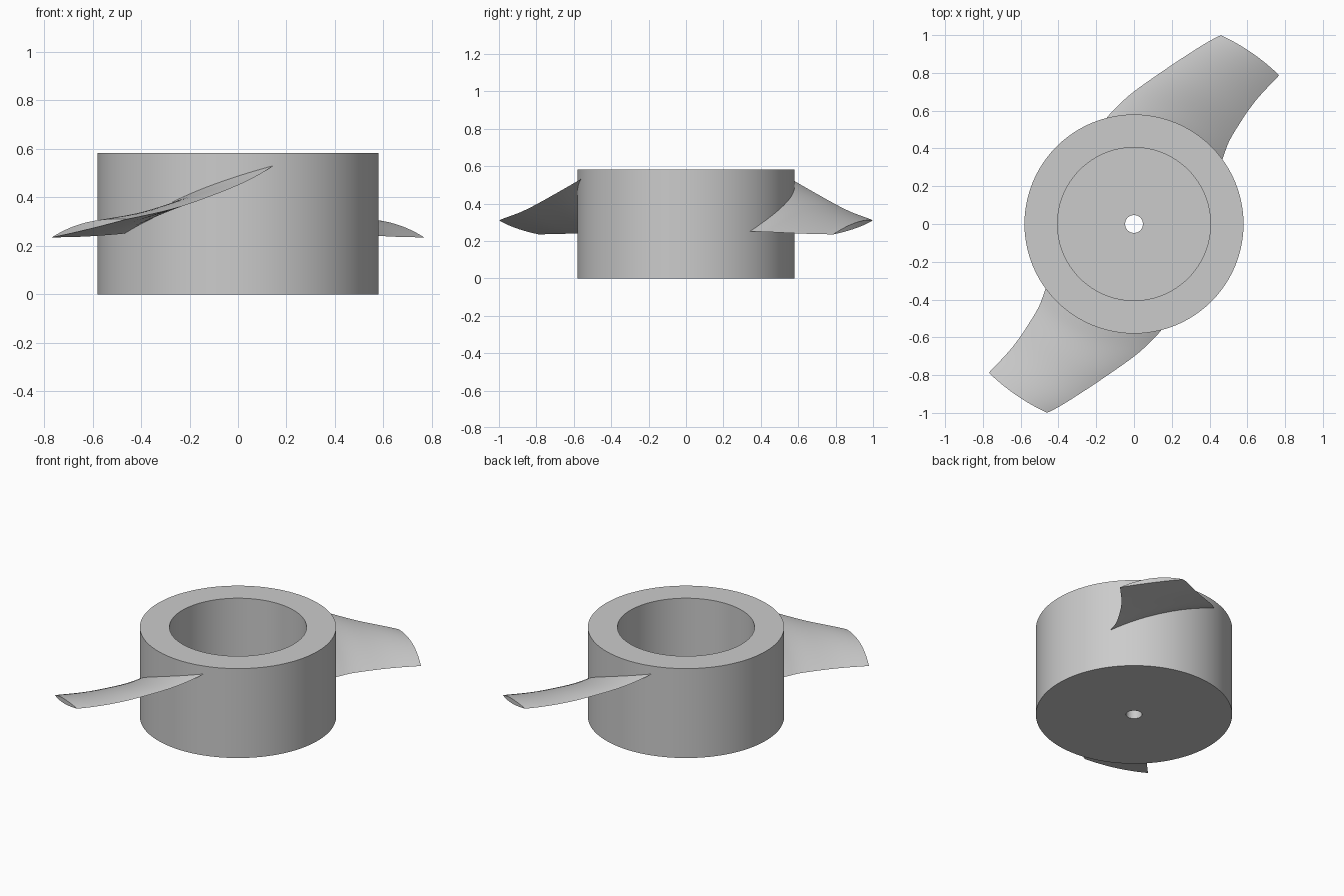
import bpy
import bmesh
from math import radians, cos, sin, pi
from mathutils import Vector

cube = bpy.data.objects.get("Cube")
if cube:
    bpy.data.objects.remove(cube, do_unlink=True)

# Single plain grey for the whole part
grey = bpy.data.materials.new("plain grey")
grey.use_nodes = True
colour = (0.6, 0.6, 0.6, 1)
grey.diffuse_color = colour
grey.node_tree.nodes["Principled BSDF"].inputs["Base Color"].default_value = colour


def finish(bm, name):
    bmesh.ops.recalc_face_normals(bm, faces=bm.faces)
    mesh = bpy.data.meshes.new(name)
    bm.to_mesh(mesh)
    bm.free()
    mesh.materials.append(grey)
    obj = bpy.data.objects.new(name, mesh)
    bpy.context.collection.objects.link(obj)
    bpy.ops.object.select_all(action='DESELECT')
    obj.select_set(True)
    bpy.context.view_layer.objects.active = obj
    bpy.ops.object.shade_smooth_by_angle(angle=radians(35))
    return obj


# Hub: a cup-shaped cylinder with a small shaft hole in its floor
OUTER, BORE, SHAFT, HEIGHT, FLOOR = 0.58, 0.405, 0.047, 0.583, 0.15
profile = [(SHAFT, 0), (OUTER, 0), (OUTER, HEIGHT),
           (BORE, HEIGHT), (BORE, FLOOR), (SHAFT, FLOOR)]
bm = bmesh.new()
verts = [bm.verts.new((r, 0, z)) for r, z in profile]
edges = [bm.edges.new((verts[i - 1], verts[i])) for i in range(len(verts))]
bmesh.ops.spin(bm, geom=verts + edges, axis=(0, 0, 1), cent=(0, 0, 0),
               angle=2 * pi, steps=96, use_merge=True)
bmesh.ops.remove_doubles(bm, verts=bm.verts, dist=1e-5)
finish(bm, "hub")

# Blade stations: radius, leading angle and height, trailing angle and height
stations = [Vector(s) for s in (
    (0.56, 107, 0.545, 35.0, 0.252),
    (0.66, 94.5, 0.475, 40.7, 0.248),
    (0.78, 82.6, 0.41, 43.7, 0.243),
    (0.92, 73.5, 0.355, 45.4, 0.238),
    (1.10, 65.3, 0.31, 45.7, 0.235))]


def smooth_stations(points, steps):
    """Catmull-Rom curve through the stations."""
    ends = [2 * points[0] - points[1]] + points + [2 * points[-1] - points[-2]]
    result = []
    for a, b, c, d in zip(ends, ends[1:], ends[2:], ends[3:]):
        for k in range(steps):
            t = k / steps
            result.append(0.5 * (2 * b + (c - a) * t
                                 + (2 * a - 5 * b + 4 * c - d) * t ** 2
                                 + (3 * b - a - 3 * c + d) * t ** 3))
    return result + [points[-1]]


def section(station, turn, n=20):
    """Closed thin section lying on a cylinder: domed top, nearly flat underside."""
    r, lead, lead_z, trail, trail_z = station
    top = [(i / n, 0.025) for i in range(n + 1)]
    under = [(i / n, -0.005) for i in range(n - 1, 0, -1)]
    loop = []
    for t, bulge in top + under:
        a = radians(lead + (trail - lead) * t) + turn
        z = lead_z + (trail_z - lead_z) * t + bulge * 4 * t * (1 - t)
        loop.append((r * cos(a), r * sin(a), z))
    return loop


def blade(name, turn):
    bm = bmesh.new()
    rings = [[bm.verts.new(p) for p in section(s, turn)]
             for s in smooth_stations(stations, 6)]
    for inner, outer in zip(rings, rings[1:]):
        for i in range(len(inner)):
            bm.faces.new((inner[i - 1], inner[i], outer[i], outer[i - 1]))
    # Cap the root and tip with strips across the section
    for ring in (rings[0], rings[-1]):
        n = len(ring)
        for i in range(n // 2):
            corners = [ring[i], ring[i + 1], ring[-i - 1], ring[-i % n]]
            bm.faces.new(list(dict.fromkeys(corners)))
    return finish(bm, name)


blade("back_blade", 0)
blade("front_blade", pi)
